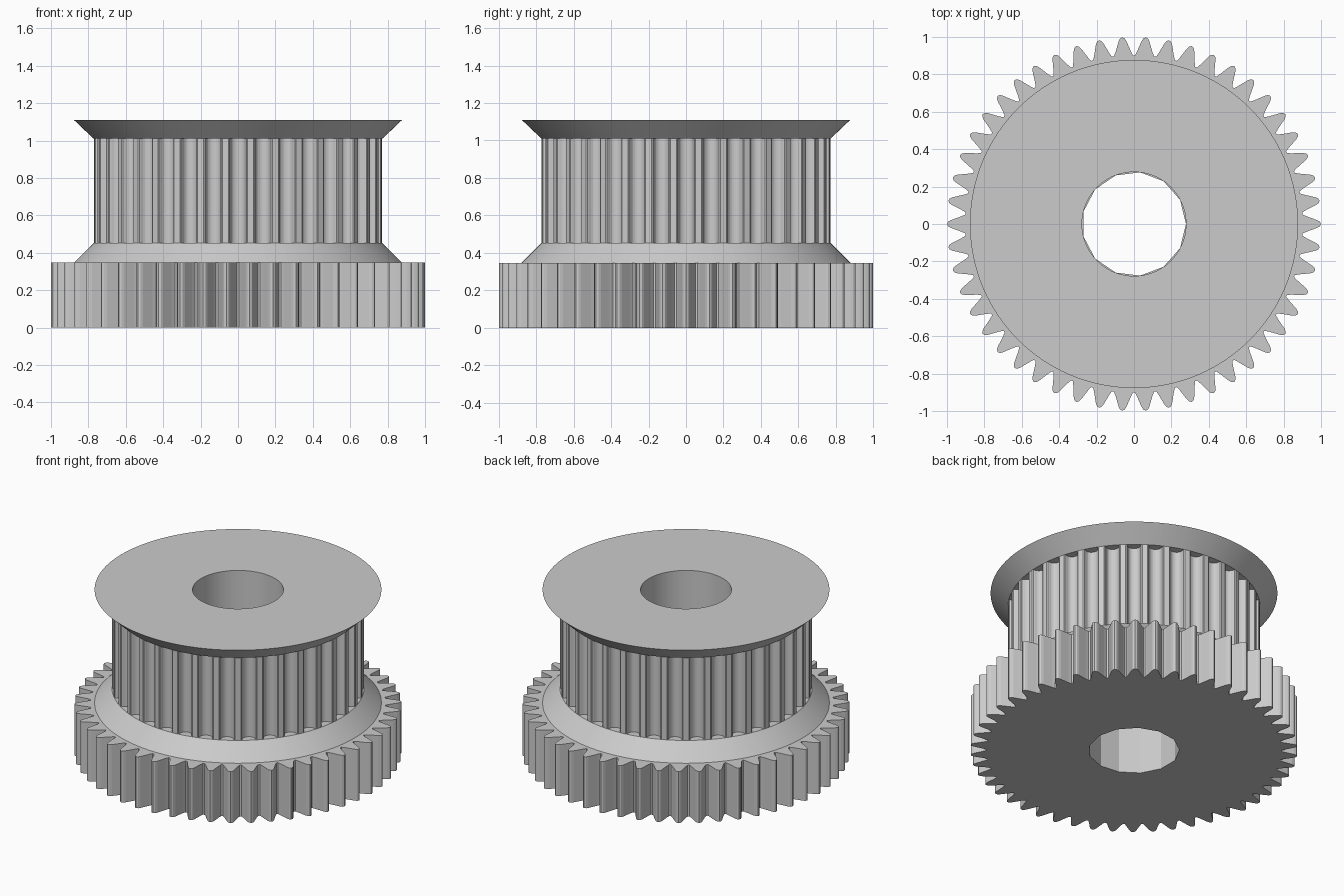
import bpy, bmesh
from math import cos, sin, radians, tau

cube = bpy.data.objects.get("Cube")
if cube:
    bpy.data.objects.remove(cube, do_unlink=True)

grey = bpy.data.materials.new("plain grey")
grey.use_nodes = True
colour = (0.6, 0.6, 0.6, 1)
grey.diffuse_color = colour
grey.node_tree.nodes["Principled BSDF"].inputs["Base Color"].default_value = colour

BORE = 0.278


def circle(radius, sides):
    return [(radius * cos(tau * i / sides), radius * sin(tau * i / sides)) for i in range(sides)]


def toothed(count, profile):
    """Repeat a half profile of (degrees, radius), mirrored about its centre."""
    full = [(-a, r) for a, r in reversed(profile) if a > 0] + profile
    points = []
    for i in range(count):
        for a, r in full:
            t = tau * i / count + radians(a)
            points.append((r * cos(t), r * sin(t)))
    return points


def bored_solid(name, lower, upper, z0, z1, bore_sides):
    """Solid between two matching outlines with a hole down the middle."""
    bm = bmesh.new()
    hole = circle(BORE, bore_sides)
    caps = ([], [])
    for bottom, top in ((lower, upper), (hole, hole)):
        a = [bm.verts.new((x, y, z0)) for x, y in bottom]
        b = [bm.verts.new((x, y, z1)) for x, y in top]
        n = len(a)
        for i in range(n):
            j = (i + 1) % n
            bm.faces.new((a[i], a[j], b[j], b[i]))
            caps[0].append(bm.edges.get((a[i], a[j])))
            caps[1].append(bm.edges.get((b[i], b[j])))
    for edges in caps:
        bmesh.ops.triangle_fill(bm, edges=edges, use_beauty=True)
    bmesh.ops.recalc_face_normals(bm, faces=bm.faces)
    mesh = bpy.data.meshes.new(name)
    bm.to_mesh(mesh)
    bm.free()
    mesh.materials.append(grey)
    obj = bpy.data.objects.new(name, mesh)
    bpy.context.collection.objects.link(obj)
    return obj


# Spur gear at the base, pointed teeth with rounded tips
gear = toothed(50, [(0, 1.0), (0.7, 0.994), (1.2, 0.98), (1.9, 0.95), (2.6, 0.922), (3.25, 0.902)])
bored_solid("spur_gear", gear, gear, 0, 0.347, 13)

# Belt drum with rounded grooves and narrow lands
drum = toothed(36, [(0, 0.72), (0.7, 0.721), (1.4, 0.724), (2.0, 0.729), (2.5, 0.736),
                    (2.85, 0.746), (3.05, 0.758), (3.3, 0.768), (3.75, 0.772)])
bored_solid("belt_drum", drum, drum, 0.452, 1.01, 90)

# Conical flanges on either side of the belt
wide, narrow = circle(0.877, 180), circle(0.772, 180)
bored_solid("lower_flange", wide, narrow, 0.347, 0.452, 90)
bored_solid("upper_flange", narrow, wide, 1.01, 1.11, 90)
